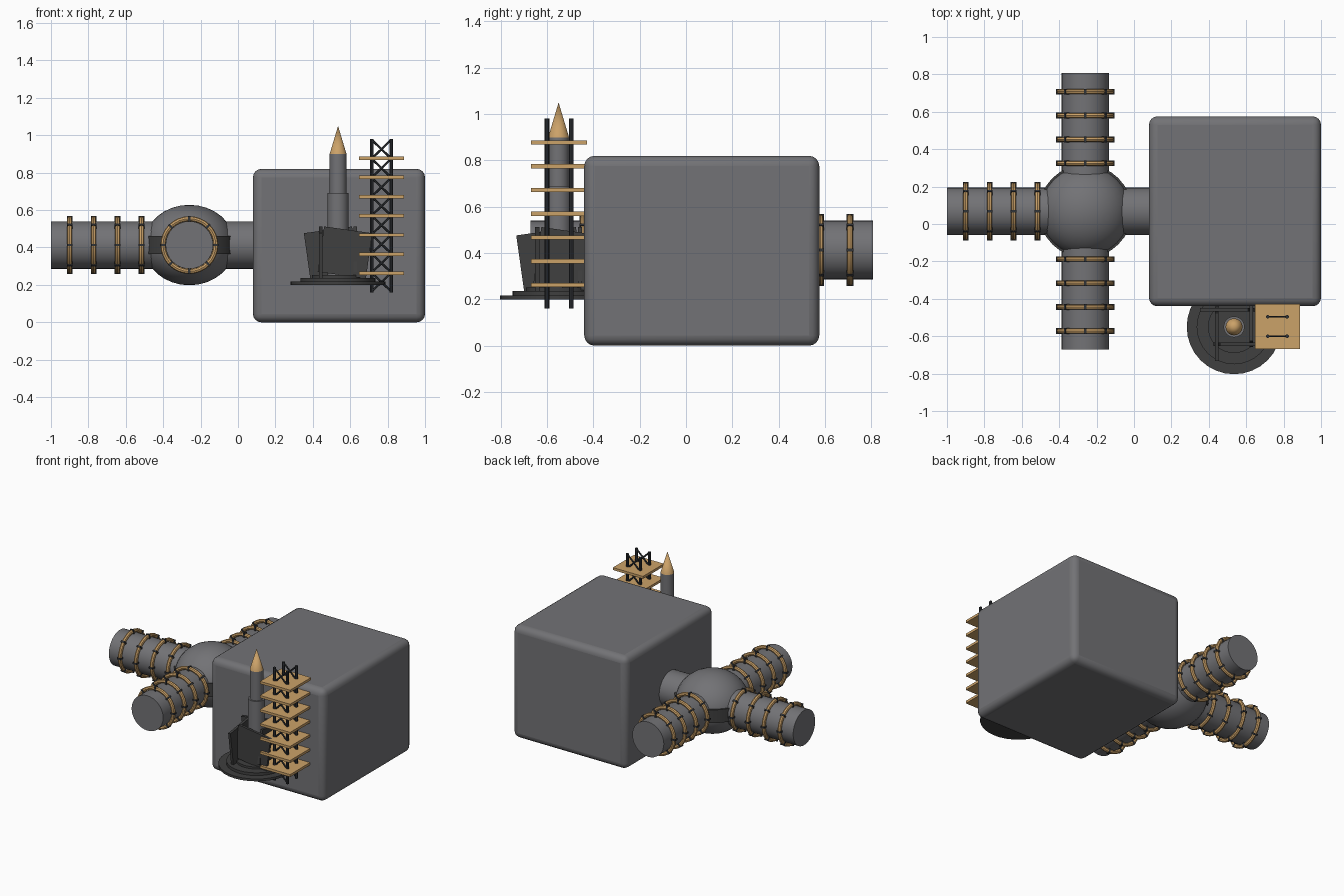
import bpy
from math import radians, pi, sin, cos
from mathutils import Vector, Matrix

cube = bpy.data.objects.get("Cube")
if cube:
    bpy.data.objects.remove(cube, do_unlink=True)


def material(name, rgb):
    m = bpy.data.materials.new(name)
    m.use_nodes = True
    m.diffuse_color = (*rgb, 1)
    m.node_tree.nodes["Principled BSDF"].inputs["Base Color"].default_value = (*rgb, 1)
    return m


GREY = material("hull grey", (0.17, 0.17, 0.18))
TAN = material("tan", (0.60, 0.36, 0.14))
DARK = material("dark grey", (0.05, 0.05, 0.05))
STEEL = material("dark steel", (0.03, 0.033, 0.038))


def finish(name, mat, smooth=True):
    ob = bpy.context.object
    ob.name = name
    ob.data.materials.append(mat)
    if smooth:
        bpy.ops.object.shade_smooth_by_angle(angle=radians(35))
    return ob


def box(name, mat, loc, size):
    bpy.ops.mesh.primitive_cube_add(size=1)
    ob = finish(name, mat, False)
    ob.data.transform(Matrix.Diagonal((*size, 1)))
    ob.location = loc
    return ob


def rod(name, mat, a, b, r, sides=32, r2=None):
    """Round bar or cone running from a to b."""
    a, b = Vector(a), Vector(b)
    bpy.ops.mesh.primitive_cone_add(vertices=sides, radius1=r, radius2=r if r2 is None else r2,
                                    depth=(b - a).length, location=(a + b) / 2)
    ob = finish(name, mat)
    ob.rotation_mode = 'QUATERNION'
    ob.rotation_quaternion = (b - a).to_track_quat('Z', 'Y')
    return ob


# Main building with rounded edges
building = box("main_building", GREY, (0.54, 0.068, 0.41), (0.92, 1.015, 0.82))
bevel = building.modifiers.new("rounded_edges", 'BEVEL')
bevel.width = 0.045
bevel.segments = 4
bpy.context.view_layer.objects.active = building
bpy.ops.object.shade_smooth_by_angle(angle=radians(35))

# Hub dome and its band
HUB = Vector((-0.26, 0.068, 0.413))
bpy.ops.mesh.primitive_uv_sphere_add(segments=32, ring_count=16, radius=1, location=HUB)
hub = finish("hub_dome", GREY)
hub.scale = (0.245, 0.245, 0.215)
rod("hub_band", DARK, HUB - Vector((0, 0, 0.048)), HUB + Vector((0, 0, 0.048)), 0.25)
rod("link_tunnel", GREY, HUB, HUB + Vector((0.38, 0, 0)), 0.127)

# Three docking arms with hoops and hoop clamps
for arm, direction in (("right", (-1, 0, 0)), ("front", (0, -1, 0)), ("back", (0, 1, 0))):
    d = Vector(direction)
    turn = d.to_track_quat('Z', 'Y')
    rod(arm + "_arm", GREY, HUB, HUB + d * 0.74, 0.127)
    for i in range(4):
        centre = HUB + d * (0.256 + 0.128 * i)
        bpy.ops.mesh.primitive_torus_add(major_radius=0.141, minor_radius=0.0135,
                                         major_segments=32, minor_segments=8, location=centre)
        hoop = finish(f"{arm}_arm_hoop_{i + 1}", TAN)
        hoop.rotation_mode = 'QUATERNION'
        hoop.rotation_quaternion = turn
        for k in range(8):
            a = k * pi / 4
            offset = turn @ Vector((0.139 * cos(a), 0.139 * sin(a), 0))
            clamp = box(f"{arm}_arm_hoop_clamp", STEEL, centre + offset, (0.034, 0.012, 0.03))
            clamp.rotation_mode = 'QUATERNION'
            clamp.rotation_quaternion = turn @ Matrix.Rotation(a, 3, 'Z').to_quaternion()

# Stepped launch pad
PX, PY = 0.535, -0.55
for i, (r, low, high) in enumerate(((0.253, 0.2, 0.217), (0.2, 0.217, 0.237), (0.14, 0.237, 0.252))):
    rod(f"launch_pad_step_{i + 1}", DARK, (PX, PY, low), (PX, PY, high), r)

# Rocket
rod("rocket_lower_stage", GREY, (PX, PY, 0.25), (PX, PY, 0.69), 0.056)
rod("rocket_upper_stage", GREY, (PX, PY, 0.69), (PX, PY, 0.9), 0.045)
rod("rocket_nose", TAN, (PX, PY, 0.9), (PX, PY, 1.05), 0.045, r2=0)

# Four leaning blast shields in a pinwheel
for k in range(4):
    shield = box(f"blast_shield_{k + 1}", DARK, (0, 0, 0), (0.26, 0.018, 0.245))
    shield.matrix_world = (Matrix.Translation((PX, PY, 0.373)) @ Matrix.Rotation(k * pi / 2, 4, 'Z')
                           @ Matrix.Translation((0.037, -0.092, 0))
                           @ Matrix.Rotation(radians(8), 4, 'Y'))

# Service tower: posts, cross braces and platforms
TX, TY, HALF = 0.767, -0.548, 0.052
for side in (-1, 1):
    y = TY + side * HALF
    for s in (-1, 1):
        rod("tower_post", STEEL, (TX + s * HALF, y, 0.16), (TX + s * HALF, y, 0.98), 0.01, 8)
        for i in range(8):
            z = 0.165 + 0.1015 * i
            rod("tower_brace", STEEL, (TX - s * HALF, y, z), (TX + s * HALF, y, z + 0.1), 0.006, 6)
for i in range(7):
    box(f"tower_platform_{i + 1}", TAN, (TX, TY, 0.262 + 0.1025 * i), (0.242, 0.242, 0.018))
